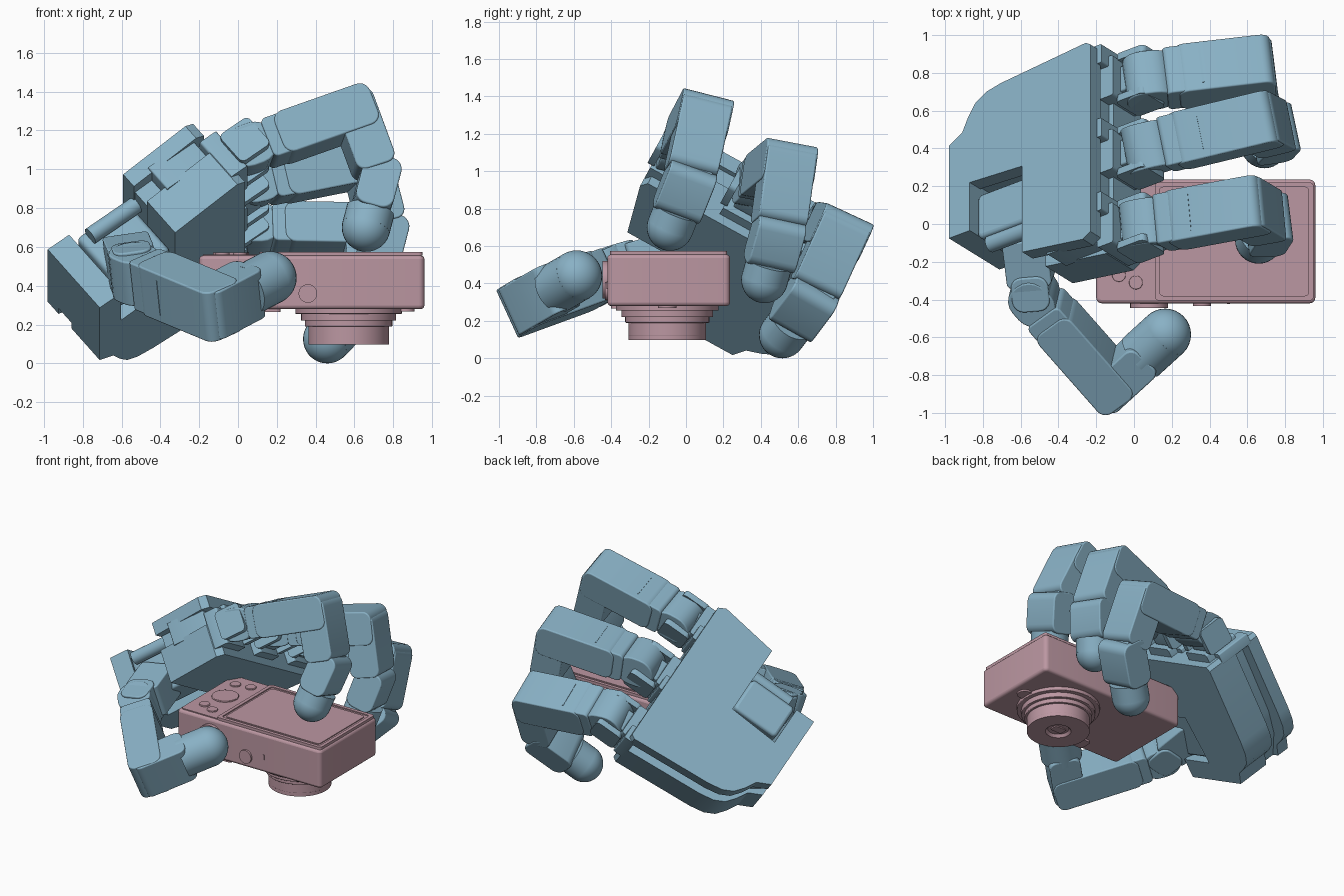
import bpy, bmesh, math
from mathutils import Vector as V, Matrix

if "Cube" in bpy.data.objects:
    bpy.data.objects.remove(bpy.data.objects["Cube"])


def material(name, col):
    m = bpy.data.materials.new(name)
    m.diffuse_color = (*col, 1)
    m.use_nodes = True
    m.node_tree.nodes["Principled BSDF"].inputs["Base Color"].default_value = m.diffuse_color
    return m


BLUE = material("hand_blue", (0.25, 0.44, 0.56))
PINK = material("camera_pink", (0.50, 0.31, 0.36))


def finish(name, bm, mat, bevel=0.0):
    bmesh.ops.recalc_face_normals(bm, faces=bm.faces)
    me = bpy.data.meshes.new(name)
    bm.to_mesh(me)
    bm.free()
    ob = bpy.data.objects.new(name, me)
    bpy.context.collection.objects.link(ob)
    me.materials.append(mat)
    if bevel:
        b = ob.modifiers.new("bevel", "BEVEL")
        b.width, b.segments = bevel, 3
    bpy.context.view_layer.objects.active = ob
    bpy.ops.object.select_all(action='DESELECT')
    ob.select_set(True)
    bpy.ops.object.shade_smooth_by_angle(angle=math.radians(32))
    return ob


def prism(name, o, a, b, c, pts, c0, c1, mat=BLUE, bevel=0.0):
    """Profile pts in the (a, b) plane at o, extruded along c from c0 to c1."""
    bm = bmesh.new()
    lo = [bm.verts.new(o + a * x + b * y + c * c0) for x, y in pts]
    hi = [bm.verts.new(o + a * x + b * y + c * c1) for x, y in pts]
    bm.faces.new(lo)
    bm.faces.new(hi)
    n = len(pts)
    for i in range(n):
        j = (i + 1) % n
        bm.faces.new((lo[i], lo[j], hi[j], hi[i]))
    return finish(name, bm, mat, bevel)


def rrect(x0, x1, y0, y1, r, n=5):
    out = []
    for cx, cy, k in ((x1 - r, y1 - r, 0), (x0 + r, y1 - r, 1), (x0 + r, y0 + r, 2), (x1 - r, y0 + r, 3)):
        for i in range(n + 1):
            t = math.pi / 2 * (k + i / n)
            out.append((cx + r * math.cos(t), cy + r * math.sin(t)))
    return out


def circle(r, n=40):
    return [(r * math.cos(2 * math.pi * i / n), r * math.sin(2 * math.pi * i / n)) for i in range(n)]


def sphere(name, c, r, mat=BLUE):
    bm = bmesh.new()
    bmesh.ops.create_uvsphere(bm, u_segments=32, v_segments=18, radius=r, matrix=Matrix.Translation(c))
    return finish(name, bm, mat)


def stacked(name, o, rings, mat):
    """Skin a list of (outline, z) rings and cap the last one."""
    bm = bmesh.new()
    prev = None
    for pts, z in rings:
        ring = [bm.verts.new(o + V((x, y, z))) for x, y in pts]
        for i in range(len(ring) if prev else 0):
            j = (i + 1) % len(ring)
            bm.faces.new((prev[i], prev[j], ring[j], ring[i]))
        prev = ring
    bm.faces.new(prev)
    return finish(name, bm, mat)


# ---------------- compact camera ----------------
X, Y, Z, O = V((1, 0, 0)), V((0, 1, 0)), V((0, 0, 1)), V((0, 0, 0))
prism("camera_body", O, X, Y, Z, rrect(-.2, .96, -.42, .235, .03), .28, .555, PINK, .018)
prism("camera_back_plate", O, X, Y, Z, rrect(-.18, .945, -.40, .215, .02), .54, .562, PINK)
stacked("camera_screen", O, [(rrect(x0, x1, y0, y1, .02), z) for x0, x1, y0, y1, z in (
    (.11, .95, -.405, .22, .555), (.11, .95, -.405, .22, .574), (.135, .925, -.38, .195, .574),
    (.135, .925, -.38, .195, .566), (.15, .905, -.36, .175, .566), (.15, .905, -.36, .175, .572))], PINK)
lens = V((.57, -.10, 0))
for i, (r, z0, z1) in enumerate(((.275, .255, .30), (.245, .22, .26), (.225, .19, .23), (.208, .12, .20))):
    prism(f"lens_ring_{i}", lens, X, Y, Z, circle(r, 48), z0, z1, PINK, .004)
stacked("lens_front", lens, [(circle(.208, 48), .122), (circle(.208, 48), .097), (circle(.085, 48), .097),
                             (circle(.07, 48), .116)], PINK)
prism("lens_shutter", lens, X, Y, Z, rrect(-.045, .045, -.03, .03, .01), .108, .12, PINK)
prism("focus_lamp", V((.86, -.1, 0)), X, Y, Z, circle(.05, 24), .268, .3, PINK)
for i, (x, y, r) in enumerate(((-.08, -.27, .036), (.01, -.31, .036), (-.09, .10, .036), (.02, .12, .036), (-.04, -.09, .09))):
    prism(f"camera_button_{i}", V((x, y, 0)), X, Y, Z, circle(r, 28), .55, .572, PINK, .004)
prism("shutter_button", V((.36, 0, .36)), X, Z, Y, circle(.048, 28), -.434, -.41, PINK)
prism("zoom_dial", V((.08, 0, .42)), X, Z, Y, circle(.1, 32), -.446, -.41, PINK)
prism("power_switch", V((.5, 0, .39)), X, Z, Y, rrect(-.008, .008, -.02, .02, .005), -.424, -.41, PINK)
prism("tripod_foot", O, X, Y, Z, rrect(.12, .22, -.40, -.3, .02), .265, .3, PINK)

# ---------------- palm, in its own tilted frame ----------------
a = math.radians(38)
v = V((0, .876, -.482))
u = V((math.cos(a), .482 * math.sin(a), .876 * math.sin(a)))
n = u.cross(v) * -1
D = V((-.21, -.07, 1.22)) - n * .035


def pp(s, t, d):
    return D + u * s + v * t + n * d


outline = [(0, .02), (0, 1.15), (-.03, 1.17), (-.60, 1.12), (-.70, 1.10), (-.77, 1.06), (-.82, .99), (-.86, .91),
           (-.95, .86), (-.95, .30), (-.81, .30), (-.81, .59), (-.457, .57), (-.457, .05), (-.05, -.01)]
core = [(-.03, .10), (-.03, 1.08), (-.58, 1.02), (-.76, .95), (-.95, .80), (-.95, .30), (-.81, .30),
        (-.81, .60), (-.45, .59), (-.45, .12)]
prism("palm_back_plate", D, u, v, n, outline, 0, .09)
prism("palm_core", D, u, v, n, core, .08, .40)
prism("palm_front_plate", D, u, v, n, outline, .20, .435)
# side motor and knuckle brackets along the finger edge
prism("palm_side_motor", D, u, v, n, rrect(-.34, -.06, .02, .2, .01), .06, .22)
for i, t in enumerate((.11, .555, 1.0)):
    prism(f"knuckle_mount_{i}", D, u, v, n, rrect(-.05, .06, t - .12, t + .12, .015), .12, .38)
    prism(f"knuckle_step_{i}", D, u, v, n, rrect(-.05, .03, t + .06, t + .17, .01), .06, .32)


def link(name, p, d, w, L0, L1, th, wid, r):
    """Rounded side profile along d, extruded across the finger width."""
    return prism(name, p, d, d.cross(w), w, rrect(L0, L1, -th / 2, th / 2, r), -wid / 2, wid / 2, BLUE, .008)


def fingertip(name, p, tip, w, r, end=.7):
    d = (tip - p).normalized()
    L = (tip - p).length
    link(name + "_tip_block", p, d, w, -.085, L * end, .20, .262, .06)
    prism(name + "_tip_sleeve", p, w, w.cross(d), d, circle(r, 32), L * (end - .05), L)
    sphere(name + "_tip", tip, r)


def proximal(name, p, q, w):
    d = (q - p).normalized()
    L = (q - p).length
    s = d.cross(w)
    prism(name + "_knuckle", p, d, s, w, rrect(-.13, .13, -.112, .112, .105), -.125, .125, BLUE, .008)
    link(name + "_rear_cover", p, d, w, .085, L * .6, .215, .27, .03)
    link(name + "_front_cover", p, d, w, .15, L + .095, .228, .282, .055)
    # raised seam across the outer face
    prism(name + "_seam", p, d, w, s, rrect(L * .5 - .005, L * .5 + .005, -.1, .1, .004), 0, .117)


# ---------------- three fingers ----------------
fingers = {
    "index_finger": (.11, (.06, -.01, 1.10), (.60, .09, 1.29), (.725, .015, .95), (.66, -.085, .70)),
    "middle_finger": (.555, (.08, .40, .92), (.66, .54, 1.035), (.755, .49, .67), (.69, .42, .42)),
    "third_finger": (1.0, (.08, .76, .68), (.64, .825, .67), (.66, .67, .33), (.46, .515, .125)),
}
for name, (t, *pts) in fingers.items():
    j0, j1, j2, tip = map(V, pts)
    w = (j1 - j0).cross(j2 - j1).normalized()
    # fork joining the knuckle to the palm
    root = pp(.04, t, .26)
    for k in (-1, 1):
        prism(name + f"_fork_{k}", root + v * (.125 * k), u, n, v, rrect(0, .19, -.10, .10, .03), -.02, .02)
    link(name + "_base", root, u, v, 0, .16, .16, .15, .03)
    proximal(name + "_proximal", j0, j1, w)
    d2 = (j2 - j1).normalized()
    L2 = (j2 - j1).length
    link(name + "_middle_core", j1, d2, w, 0, L2 + .04, .15, .22, .06)
    link(name + "_middle_cover", j1, d2, w, -.085, L2 * .88, .21, .27, .05)
    d3 = (tip - j2).normalized()
    fingertip(name, j2, tip, (w - d3 * w.dot(d3)).normalized(), .125)

# ---------------- thumb ----------------
j0, j1, tip = V((-.53, -.38, .46)), V((-.12, -.845, .29)), V((.165, -.585, .44))
w = (j1 - j0).cross(tip - j1).normalized()
prism("thumb_motor", D, u, v, n, rrect(-.80, -.46, .27, .53, .03), .05, .40, BLUE, .02)
prism("thumb_rod", pp(-.50, .24, .10), v, n, u, circle(.045, 24), -.25, .08)
root = pp(-.64, .33, .27)
d = (j0 - root).normalized()
side = (w - d * w.dot(d)).normalized()
L = (j0 - root).length
link("thumb_base", root, d, side, 0, L - .08, .24, .24, .03)
link("thumb_fork", root, d, side, L - .14, L + .05, .2, .27, .06)
proximal("thumb_proximal", j0, j1, w)
link("thumb_elbow", j1, (tip - j1).normalized(), w, -.085, .28, .21, .27, .05)
fingertip("thumb", j1, tip, w, .137, .6)
